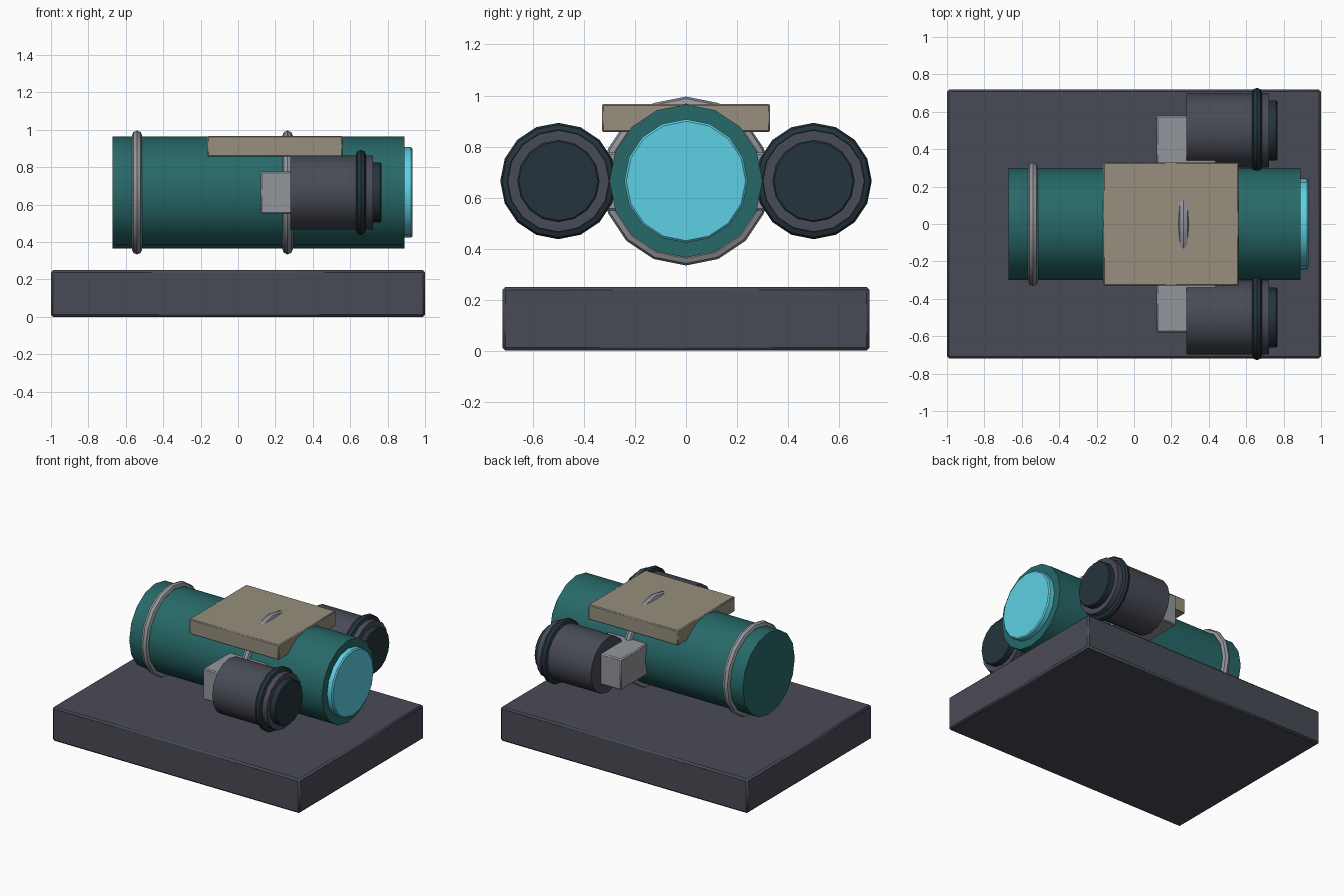
import bpy, math
from mathutils import Matrix

if "Cube" in bpy.data.objects:
    bpy.data.objects.remove(bpy.data.objects["Cube"])


def material(name, rgb):
    m = bpy.data.materials.new(name)
    m.diffuse_color = (*rgb, 1)
    m.use_nodes = True
    m.node_tree.nodes["Principled BSDF"].inputs["Base Color"].default_value = m.diffuse_color
    return m


SLATE = material("slate grey", (0.066, 0.070, 0.092))
TEAL = material("deep teal", (0.020, 0.140, 0.138))
CYAN = material("bright cyan", (0.11, 0.63, 0.77))
TAN = material("khaki", (0.31, 0.275, 0.21))
STEEL = material("light steel", (0.29, 0.305, 0.33))
DARK = material("dark blue grey", (0.018, 0.034, 0.045))

SIDES = 16


def finish(name, mat, bevel=0.0):
    ob = bpy.context.object
    ob.name = name
    ob.data.materials.append(mat)
    bpy.ops.object.shade_smooth_by_angle(angle=math.radians(35))
    if bevel:
        mod = ob.modifiers.new("edge", "BEVEL")
        mod.width, mod.segments = bevel, 1
        mod.limit_method = "ANGLE"
        mod.angle_limit = math.radians(40)
    return ob


def box(name, mat, x0, x1, y0, y1, z0, z1, bevel=0.008):
    bpy.ops.mesh.primitive_cube_add(size=1)
    bpy.context.object.data.transform(
        Matrix.Translation(((x0 + x1) / 2, (y0 + y1) / 2, (z0 + z1) / 2))
        @ Matrix.Diagonal((x1 - x0, y1 - y0, z1 - z0, 1)))
    return finish(name, mat, bevel)


def along_x(x, y, z):
    # turn a z-axis primitive so that it lies along x
    return Matrix.Translation((x, y, z)) @ Matrix.Rotation(math.pi / 2, 4, "Y")


def drum(name, mat, x0, x1, y, z, r, bevel=0.0):
    bpy.ops.mesh.primitive_cylinder_add(vertices=SIDES, radius=r, depth=x1 - x0)
    bpy.context.object.data.transform(along_x((x0 + x1) / 2, y, z))
    return finish(name, mat, bevel)


def hoop(name, mat, x, y, z, major, minor):
    bpy.ops.mesh.primitive_torus_add(major_segments=SIDES, minor_segments=8,
                                     major_radius=major, minor_radius=minor)
    bpy.context.object.data.transform(along_x(x, y, z))
    ob = finish(name, mat)
    ob.data.polygons.foreach_set("use_smooth", [True] * len(ob.data.polygons))
    return ob


Z = 0.665  # height of the body axis

# Base slab
box("base_slab", SLATE, -1, 1, -0.72, 0.72, 0, 0.25, 0.012)

# Main body with front lens and clamp rings
drum("main_body", TEAL, -0.67, 0.89, 0, Z, 0.30)
drum("front_lens", CYAN, 0.87, 0.932, 0, Z, 0.242, 0.008)
for label, x in (("rear", -0.54), ("front", 0.265)):
    hoop(label + "_clamp_ring", STEEL, x, 0, Z, 0.303, 0.028)

# Top plate
box("top_plate", TAN, -0.165, 0.56, -0.33, 0.33, 0.857, 0.967, 0.006)

# Side pods on brackets, one on each side
for label, s in (("left", 1), ("right", -1)):
    y = 0.5 * s
    ya, yb = sorted((0.22 * s, 0.58 * s))
    box(label + "_bracket", STEEL, 0.12, 0.44, ya, yb, 0.55, 0.777)
    drum(label + "_pod", SLATE, 0.28, 0.722, y, Z, 0.199)
    hoop(label + "_pod_ring", DARK, 0.657, y, Z, 0.201, 0.027)
    drum(label + "_pod_cap", DARK, 0.70, 0.766, y, Z, 0.161, 0.006)
